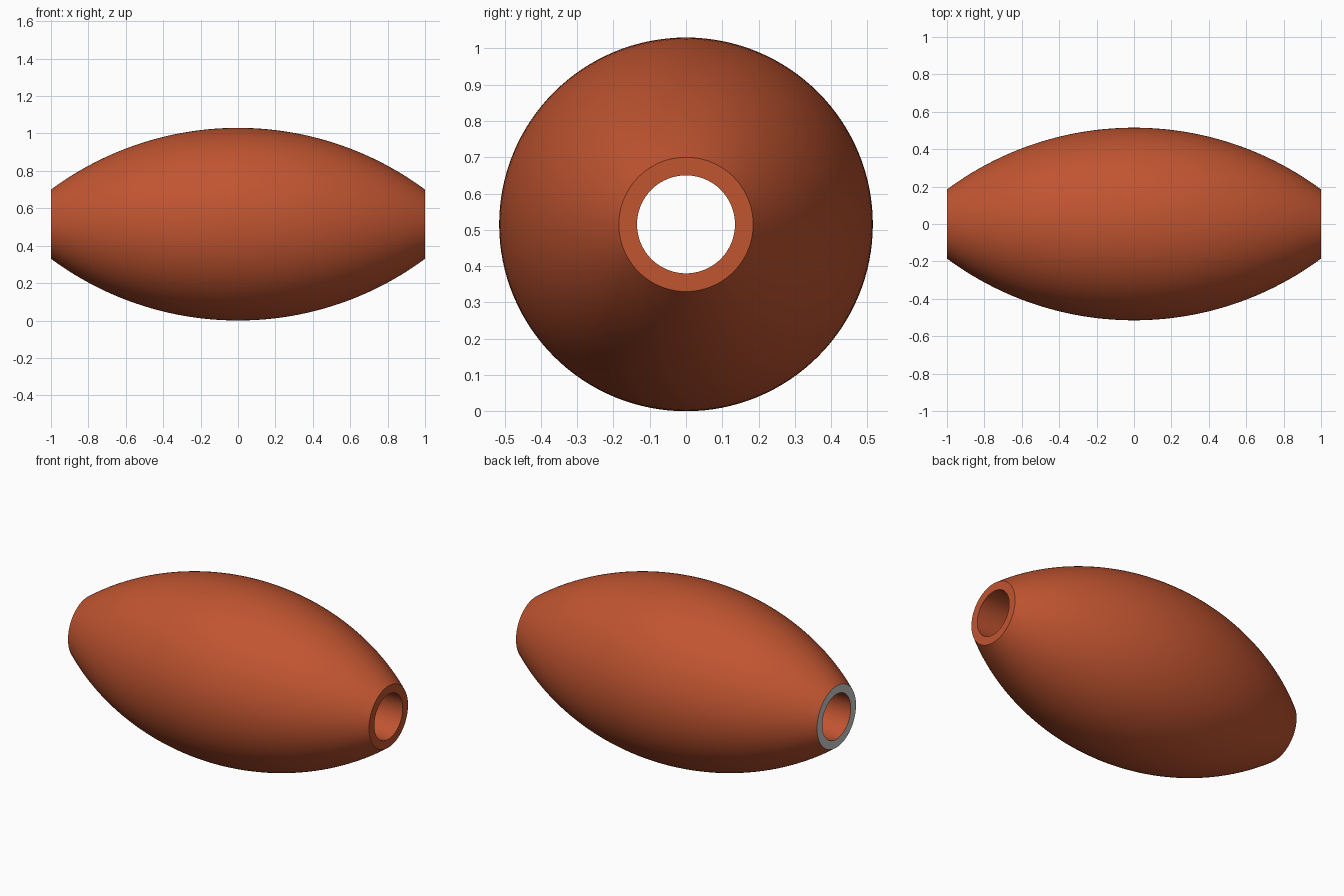
import bpy, bmesh, math

if "Cube" in bpy.data.objects:
    bpy.data.objects.remove(bpy.data.objects["Cube"])

SEG = 128          # sides around the axis
R_MID, R_END, R_HOLE = 0.515, 0.185, 0.135
AXIS_Z = R_MID


def revolve(name, profile):
    """Spin (x, radius) points round the long axis into a smooth surface."""
    bm = bmesh.new()
    rings = []
    for x, r in profile:
        rings.append([bm.verts.new((x,
                                    r * math.cos(2 * math.pi * i / SEG),
                                    r * math.sin(2 * math.pi * i / SEG)))
                      for i in range(SEG)])
    for a, b in zip(rings, rings[1:]):
        for i in range(SEG):
            j = (i + 1) % SEG
            bm.faces.new((a[i], b[i], b[j], a[j]))
    # profile runs left to right along the outside, so turn faces outward
    bm.normal_update()
    f = bm.faces[:][0] if not hasattr(bm.faces, "ensure_lookup_table") else None
    bm.faces.ensure_lookup_table()
    f = bm.faces[0]
    c = f.calc_center_median()
    outward = f.normal.y * c.y + f.normal.z * c.z
    if (outward < -1e-4) or (abs(outward) <= 1e-4 and f.normal.x > 0):
        bmesh.ops.reverse_faces(bm, faces=bm.faces[:])
    mesh = bpy.data.meshes.new(name)
    bm.to_mesh(mesh)
    bm.free()
    obj = bpy.data.objects.new(name, mesh)
    bpy.context.collection.objects.link(obj)
    obj.location.z = AXIS_Z
    bpy.ops.object.select_all(action='DESELECT')
    obj.select_set(True)
    bpy.context.view_layer.objects.active = obj
    bpy.ops.object.shade_smooth_by_angle(angle=math.radians(30))
    return obj


# Bead body: circular-arc outside, flat right end, straight bore
sag = R_MID - R_END
arc_r = (1 + sag * sag) / (2 * sag)
STEPS = 48
outer = []
for k in range(STEPS + 1):
    x = -1 + 2 * k / STEPS
    outer.append((x, R_MID - arc_r + math.sqrt(arc_r * arc_r - x * x)))
body = revolve("bead_body", outer + [(1, R_HOLE), (-1, R_HOLE)])

terracotta = bpy.data.materials.new("terracotta")
terracotta.diffuse_color = (0.53, 0.09, 0.03, 1)
terracotta.use_nodes = True
terracotta.node_tree.nodes["Principled BSDF"].inputs["Base Color"].default_value = terracotta.diffuse_color
body.data.materials.append(terracotta)

# Left end face: plain grey ring closing the wall
revolve("left_end_ring", [(-1, R_HOLE), (-1, R_END)])
